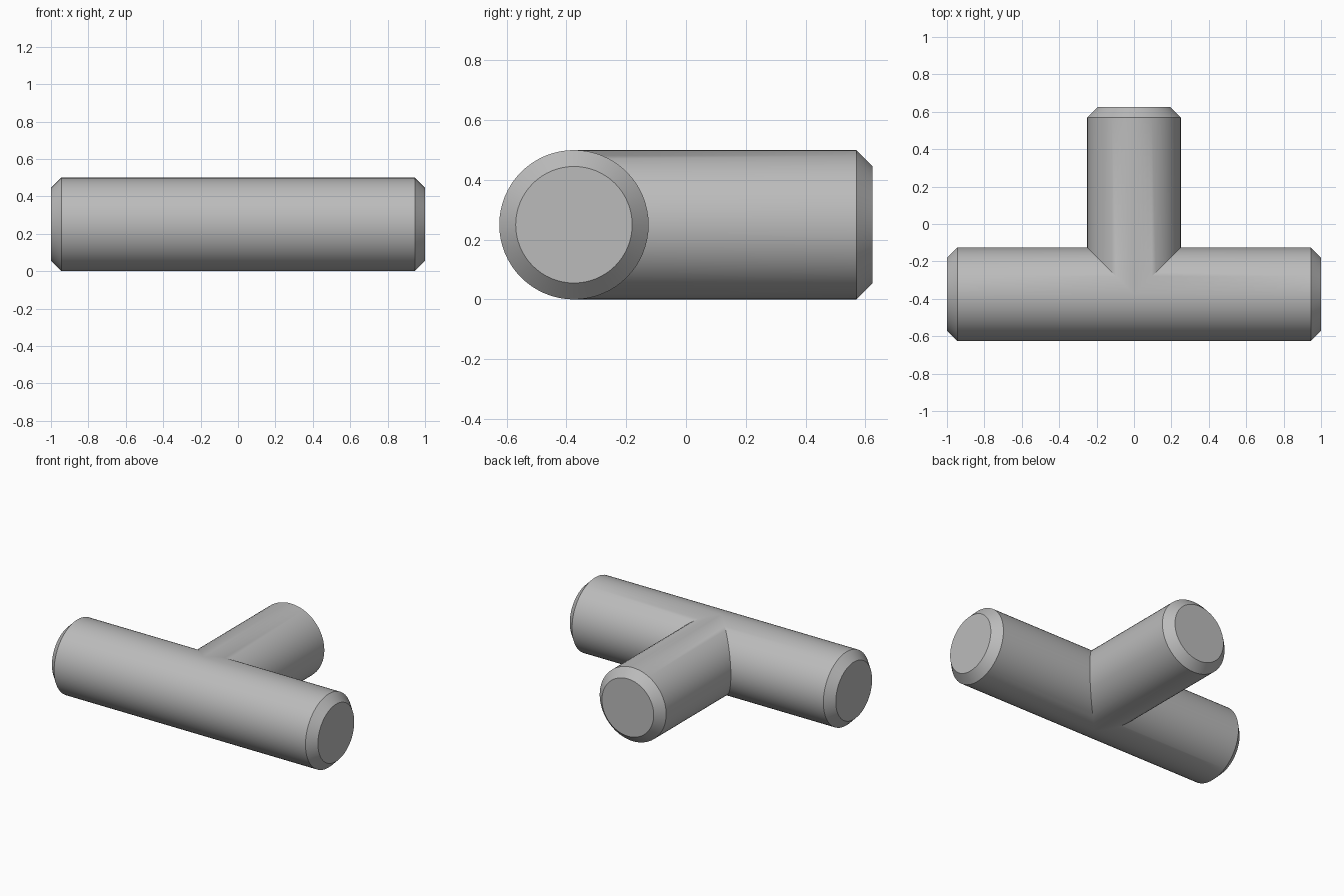
import bpy, bmesh, math

cube = bpy.data.objects.get("Cube")
if cube:
    bpy.data.objects.remove(cube, do_unlink=True)

R, CHAMFER, SIDES = 0.25, 0.055, 64
RUN_HALF, BRANCH_LEN = 1.0, 1.0
AXIS_Y = -0.375

# One flat grey for the whole fitting
grey = bpy.data.materials.new("pipe_grey")
grey.use_nodes = True
colour = (0.5, 0.5, 0.5, 1)
grey.diffuse_color = colour
grey.node_tree.nodes["Principled BSDF"].inputs["Base Color"].default_value = colour

bm = bmesh.new()


def arm(length, mitre, place):
    """Chamfered arm from its mitred joint to a capped end."""
    rings = []
    for radius, along in ((R, None), (R, length - CHAMFER), (R - CHAMFER, length)):
        ring = []
        for i in range(SIDES):
            a = 2 * math.pi * i / SIDES
            across, up = radius * math.cos(a), radius * math.sin(a)
            dist = mitre(across) if along is None else along
            ring.append(bm.verts.new(place(dist, across, up)))
        rings.append(ring)
    for r0, r1 in zip(rings, rings[1:]):
        for i in range(SIDES):
            j = (i + 1) % SIDES
            bm.faces.new((r0[i], r0[j], r1[j], r1[i]))
    bm.faces.new(rings[-1])


# Left and right halves of the straight run, open where the branch joins
for side in (-1, 1):
    arm(RUN_HALF, lambda c: max(c, 0),
        lambda d, c, u, s=side: (s * d, AXIS_Y + c, R + u))

# Branch towards the back, mitred onto the run
arm(BRANCH_LEN, abs, lambda d, c, u: (c, AXIS_Y + d, R + u))

# Weld the joint into one closed skin
bmesh.ops.remove_doubles(bm, verts=bm.verts, dist=0.0005)
bmesh.ops.recalc_face_normals(bm, faces=bm.faces)

mesh = bpy.data.meshes.new("tee_pipe")
bm.to_mesh(mesh)
bm.free()
mesh.materials.append(grey)
tee = bpy.data.objects.new("tee_pipe", mesh)
bpy.context.collection.objects.link(tee)

bpy.ops.object.select_all(action="DESELECT")
tee.select_set(True)
bpy.context.view_layer.objects.active = tee
bpy.ops.object.shade_smooth_by_angle(angle=math.radians(30))
